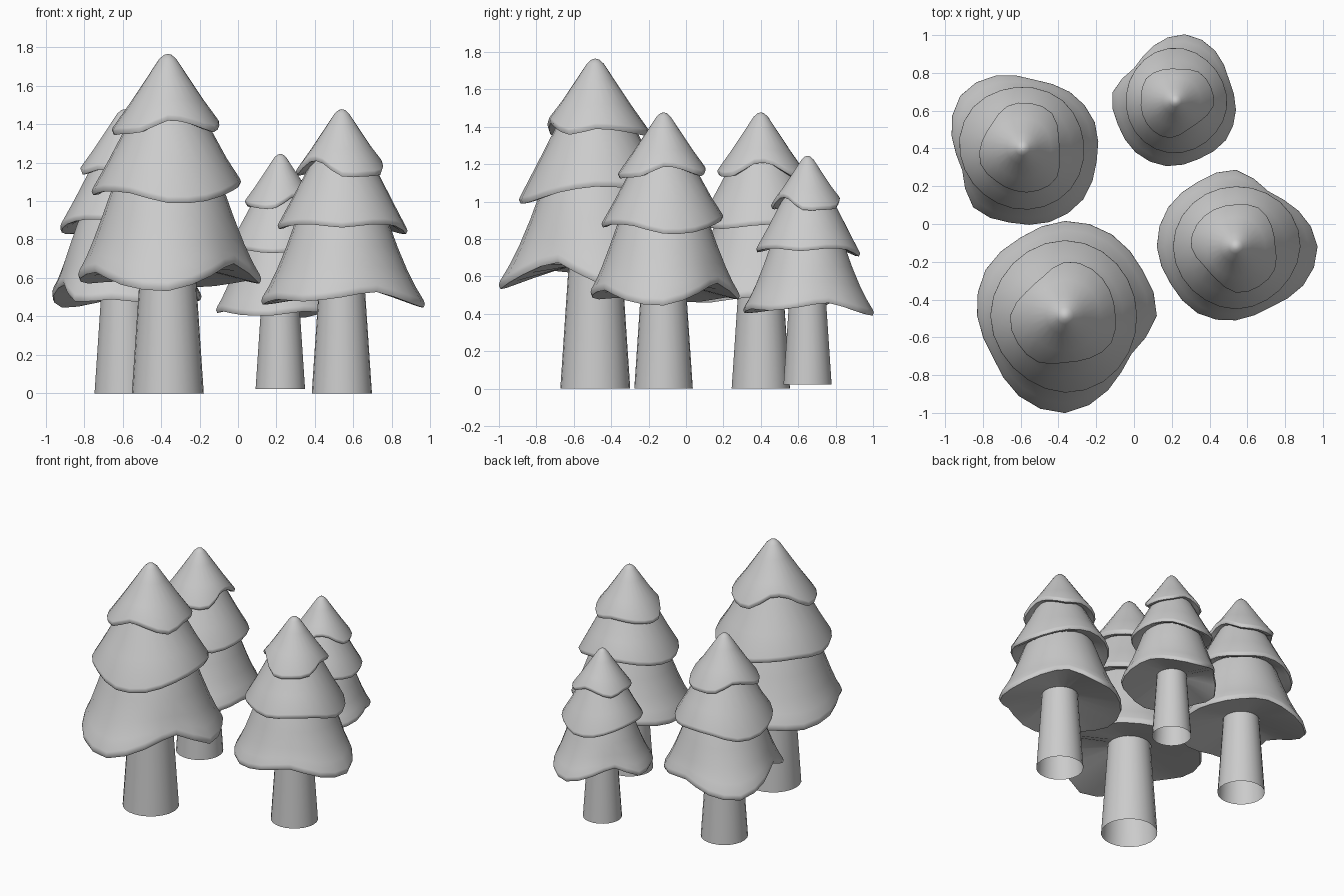
import bpy, bmesh
from math import sin, cos, pi, radians

if "Cube" in bpy.data.objects:
    bpy.data.objects.remove(bpy.data.objects["Cube"])

SIDES = 24


def wave(values, i):
    """Smooth periodic lookup of 12 samples (every 30 degrees) around the trunk."""
    n = len(values)
    x = i * n / SIDES
    k, f = int(x), x - int(x)
    a, b, c, d = (values[(k + j) % n] for j in (-1, 0, 1, 2))
    return b + 0.5 * f * (c - a + f * (2*a - 5*b + 4*c - d + f * (3*(b - c) + d - a)))


def loft(name, profile, dr=(0,) * 12, dz=(0,) * 12):
    """Revolve (radius, height, wave weight) points; the wave shifts rings in r and z."""
    bm = bmesh.new()
    rings = []
    for r, z, w in profile:
        if r == 0:
            rings.append([bm.verts.new((0, 0, z))] * SIDES)
            continue
        ring = []
        for i in range(SIDES):
            a = 2 * pi * i / SIDES
            rr = r + w * wave(dr, i)
            ring.append(bm.verts.new((rr * cos(a), rr * sin(a), z + w * wave(dz, i))))
        rings.append(ring)
    for up, lo in zip(rings, rings[1:]):
        for i in range(SIDES):
            j = (i + 1) % SIDES
            quad = list(dict.fromkeys((up[i], lo[i], lo[j], up[j])))
            bm.faces.new(quad)
    bmesh.ops.recalc_face_normals(bm, faces=bm.faces)
    me = bpy.data.meshes.new(name)
    bm.to_mesh(me)
    bm.free()
    me.polygons.foreach_set("use_smooth", [True] * len(me.polygons))
    me.set_sharp_from_angle(angle=radians(50))
    return me


# Trunk: open tapered tube
trunk = loft("trunk", [(0.14, 0.70, 0), (0.187, 0, 0)])

# Lower skirt: the rim slides along the flared cone
rim_r = (.485, .475, .495, .50, .475, .485, .465, .44, .49, .515, .455, .405)
low_dr = [r - 0.474 for r in rim_r]
low_dz = [-1.3 * d for d in low_dr]
lower = loft("lower_skirt", [
    (0.19, 1.28, 0), (0.295, 1.05, 0), (0.345, 0.91, .05), (0.395, 0.78, .3),
    (0.435, 0.69, .7), (0.468, 0.63, 1), (0.475, 0.607, 1), (0.466, 0.585, 1),
    (0.435, 0.592, 1), (0.145, 0.66, 0)], low_dr, low_dz)

# Middle skirt
mid_z = (1.09, 1.08, 1.05, 1.03, 1.05, 1.06, 1.04, 1.06, 1.05, 1.0, 1.01, 1.06)
mid_dz = [z - 1.05 for z in mid_z]
middle = loft("middle_skirt", [
    (0.13, 1.55, 0), (0.22, 1.38, 0), (0.31, 1.21, .3), (0.388, 1.075, 1),
    (0.393, 1.06, 1), (0.384, 1.04, 1), (0.355, 1.045, 1), (0.25, 1.10, .5)],
    [-0.3 * d for d in mid_dz], mid_dz)

# Top cap with a rounded tip
top_z = (1.40, 1.39, 1.37, 1.37, 1.45, 1.44, 1.36, 1.36, 1.37, 1.43, 1.41, 1.37)
top_dz = [z - 1.39 for z in top_z]
top = loft("top_cap", [
    (0, 1.765, 0), (0.02, 1.76, 0), (0.045, 1.738, 0), (0.10, 1.655, 0),
    (0.19, 1.52, .2), (0.268, 1.412, 1), (0.273, 1.40, 1), (0.264, 1.378, 1),
    (0.235, 1.383, 1), (0.16, 1.42, .5)],
    [-0.6 * d for d in top_dz], top_dz)

# Four trees sharing the same parts: x, y, z, scale, turn
trees = [(-.365, -.485, 0, 1.0, 0), (.54, -.12, 0, .837, 90),
         (-.59, .40, 0, .837, 230), (.22, .65, .022, .693, 172)]
for n, (x, y, z, s, turn) in enumerate(trees, 1):
    for me in (trunk, lower, middle, top):
        ob = bpy.data.objects.new(f"tree_{n}_{me.name}", me)
        ob.location = (x, y, z)
        ob.scale = (s, s, s)
        ob.rotation_euler.z = radians(turn)
        bpy.context.collection.objects.link(ob)
